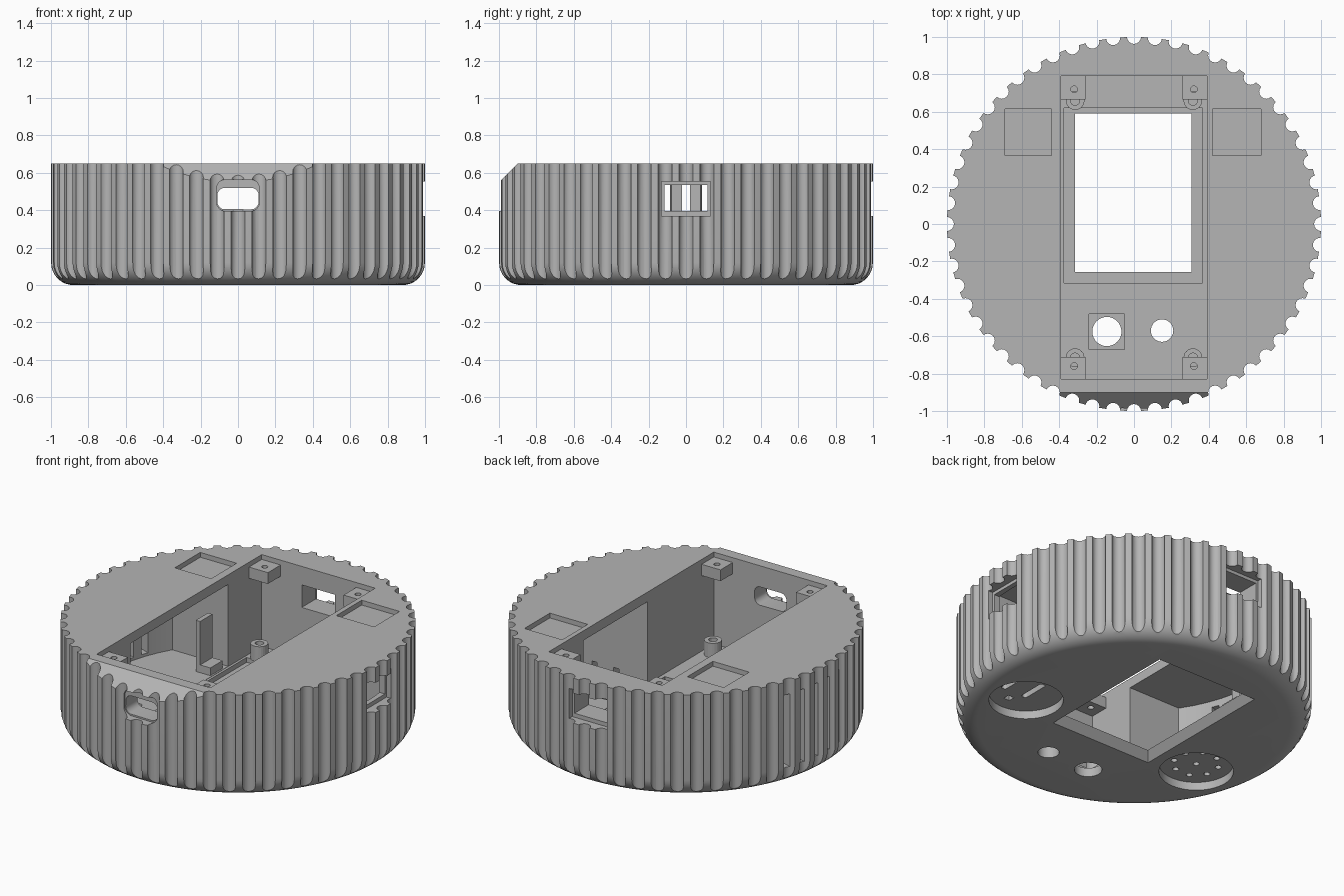
import bpy, bmesh
from math import sin, cos, pi, sqrt, radians
from mathutils import Matrix, Vector

if "Cube" in bpy.data.objects:
    bpy.data.objects.remove(bpy.data.objects["Cube"])

grey = bpy.data.materials.new("plain grey")
grey.use_nodes = True
grey.diffuse_color = (0.46, 0.46, 0.46, 1)
grey.node_tree.nodes["Principled BSDF"].inputs["Base Color"].default_value = (0.46, 0.46, 0.46, 1)


def finish(bm, name):
    bmesh.ops.recalc_face_normals(bm, faces=bm.faces)
    mesh = bpy.data.meshes.new(name)
    bm.to_mesh(mesh)
    bm.free()
    mesh.materials.append(grey)
    obj = bpy.data.objects.new(name, mesh)
    bpy.context.collection.objects.link(obj)
    return obj


def add_prism(bm, pts, z0, z1, top=None, matrix=Matrix()):
    low = [bm.verts.new(matrix @ Vector((x, y, z0))) for x, y in pts]
    high = [bm.verts.new(matrix @ Vector((x, y, z1))) for x, y in (top or pts)]
    n = len(low)
    bm.faces.new(low)
    bm.faces.new(high)
    for i in range(n):
        j = (i + 1) % n
        bm.faces.new((low[i], low[j], high[j], high[i]))


def prism(name, pts, z0, z1, top=None, matrix=Matrix()):
    bm = bmesh.new()
    add_prism(bm, pts, z0, z1, top, matrix)
    return finish(bm, name)


def rect(x0, x1, y0, y1):
    return [(x0, y0), (x1, y0), (x1, y1), (x0, y1)]


def circle(x, y, r, n=24):
    return [(x + r * cos(2 * pi * i / n), y + r * sin(2 * pi * i / n)) for i in range(n)]


def rounded(x0, x1, y0, y1, r, n=6):
    centres = [(x1 - r, y1 - r), (x0 + r, y1 - r), (x0 + r, y0 + r), (x1 - r, y0 + r)]
    return [(cx + r * cos((q + i / n) * pi / 2), cy + r * sin((q + i / n) * pi / 2))
            for q, (cx, cy) in enumerate(centres) for i in range(n)]


def cut(target, cutter):
    mod = target.modifiers.new("cut", "BOOLEAN")
    mod.operation = "DIFFERENCE"
    mod.solver = "EXACT"
    mod.object = cutter
    bpy.context.view_layer.objects.active = target
    bpy.ops.object.modifier_apply(modifier=mod.name)
    bpy.data.objects.remove(cutter)


def cut_prism(target, pts, z0, z1, top=None, matrix=Matrix()):
    cut(target, prism("cutter", pts, z0, z1, top, matrix))


# Round case with a filleted lower edge
H, R, FILLET, FLUTES = 0.65, 1.0, 0.12, 56
SEG = FLUTES * 3
profile = [(R - FILLET + FILLET * sin(a * pi / 16), FILLET - FILLET * cos(a * pi / 16)) for a in range(9)]
profile.append((R, H))
bm = bmesh.new()
rings = [[bm.verts.new((r * cos(2 * pi * i / SEG), r * sin(2 * pi * i / SEG), z)) for i in range(SEG)]
         for r, z in profile]
bm.faces.new(rings[0])
bm.faces.new(rings[-1])
for a, b in zip(rings, rings[1:]):
    for i in range(SEG):
        j = (i + 1) % SEG
        bm.faces.new((a[i], a[j], b[j], b[i]))
case = finish(bm, "fluted_case")

# Flutes around the wall
bm = bmesh.new()
for k in range(FLUTES):
    a = 2 * pi * k / FLUTES
    add_prism(bm, circle(cos(a), sin(a), 0.0375, 16), -0.1, 0.8)
cut(case, finish(bm, "flute_cutter"))

# Sloped flat at the front of the rim
slope = Matrix.Translation((0, -0.95, 0.6)) @ Matrix.Rotation(radians(45), 4, "X")
cut_prism(case, rect(-0.8, 0.8, -0.5, 0.5), 0, 0.5, matrix=slope)

# Main cavity, screen pocket and bevelled window
cut_prism(case, rect(-0.39, 0.39, -0.83, 0.79), 0.08, 0.8)
cut_prism(case, rect(-0.375, 0.365, -0.315, 0.62), 0.05, 0.2)
cut_prism(case, rect(-0.355, 0.345, -0.3, 0.635), -0.002, 0.052,
          top=rect(-0.315, 0.305, -0.255, 0.59))

# Hollow side chambers under the top plate
for side, y0, y1 in ((-1, -0.5, 0.46), (1, -0.18, 0.45)):
    ys = [y0 + (y1 - y0) * i / 12 for i in range(13)]
    arc = [(side * sqrt(0.9 ** 2 - y * y), y) for y in ys]
    cut_prism(case, [(side * 0.3, y0)] + arc + [(side * 0.3, y1)], 0.082, 0.59)

# Knob holes in the floor, one with a square seat
cut_prism(case, rect(-0.24, -0.05, -0.67, -0.48), 0.055, 0.2)
cut_prism(case, circle(-0.145, -0.575, 0.078, 32), -0.1, 0.2)
cut_prism(case, circle(0.15, -0.57, 0.06, 32), -0.1, 0.2)

# Shallow square seats on the top plate
for x0, x1 in ((-0.69, -0.44), (0.42, 0.68)):
    cut_prism(case, rect(x0, x1, 0.365, 0.615), 0.62, 0.8)

# Front slot with a wider outer recess
to_front = Matrix.Rotation(radians(90), 4, "X")
cut_prism(case, rounded(-0.115, 0.115, 0.395, 0.565, 0.05), 0.945, 1.1, matrix=to_front)
cut_prism(case, rounded(-0.11, 0.11, 0.405, 0.52, 0.04), 0.8, 1.1, matrix=to_front)

# Framed openings at the back and one side
for angle, depth in ((180, 0.7), (90, 0.3)):
    turn = Matrix.Rotation(radians(angle), 4, "Z") @ to_front
    cut_prism(case, rect(-0.13, 0.13, 0.37, 0.555), 0.93, 1.1, matrix=turn)
    cut_prism(case, rect(-0.115, 0.115, 0.395, 0.535), depth, 1.1, matrix=turn)

# Vertical vents in the flutes of the other side
bm = bmesh.new()
for k in range(-3, 4):
    turn = Matrix.Rotation(pi + 2 * pi * k / FLUTES, 4, "Z")
    add_prism(bm, rect(0.83, 1.1, -0.022, 0.022), 0.1, 0.55, matrix=turn)
cut(case, finish(bm, "vent_cutter"))

# Round grille seats under the floor
for side in (-1, 1):
    cut_prism(case, circle(side * 0.625, -0.2, 0.21, 48), -0.1, 0.05)

# Grille openings: round holes on one side, slots on the other
bm = bmesh.new()
add_prism(bm, circle(-0.625, -0.2, 0.018, 12), 0.03, 0.12)
for k in range(8):
    a = 2 * pi * (k + 0.5) / 8
    add_prism(bm, circle(-0.625 + 0.13 * cos(a), -0.2 + 0.13 * sin(a), 0.018, 12), 0.03, 0.12)
for x in (0.605, 0.755):
    add_prism(bm, rounded(x - 0.018, x + 0.018, -0.25, -0.07, 0.017), 0.03, 0.12)
add_prism(bm, rect(0.64, 0.68, -0.33, -0.29), 0.03, 0.12)
add_prism(bm, circle(0.66, -0.03, 0.016, 12), 0.03, 0.12)
cut(case, finish(bm, "grille_cutter"))

bpy.ops.object.select_all(action="DESELECT")
case.select_set(True)
bpy.context.view_layer.objects.active = case
bpy.ops.object.shade_smooth_by_angle(angle=radians(25))

# Corner screw tabs and low standoffs
for sx, side in ((-1, "right"), (1, "left")):
    for y0, y1, post_y, end in ((0.665, 0.795, 0.66, "back"), (-0.835, -0.71, -0.715, "front")):
        x0, x1 = sorted((sx * 0.395, sx * 0.26))
        tab = prism(f"screw_tab_{end}_{side}", rect(x0, x1, y0, y1), 0.55, 0.62)
        cut_prism(tab, circle(sx * 0.32, 0.72 if y0 > 0 else -0.76, 0.018, 16), 0.5, 0.7)
        post = prism(f"standoff_{end}_{side}", circle(sx * 0.315, post_y, 0.05), 0.075, 0.17)
        cut_prism(post, circle(sx * 0.315, post_y, 0.025, 16), 0.1, 0.3)

# Upright bracket with a foot in the side chamber
prism("bracket_upright", rect(-0.5, -0.47, 0.3, 0.42), 0.08, 0.4)
prism("bracket_foot", rect(-0.48, -0.4, 0.3, 0.42), 0.08, 0.13)
